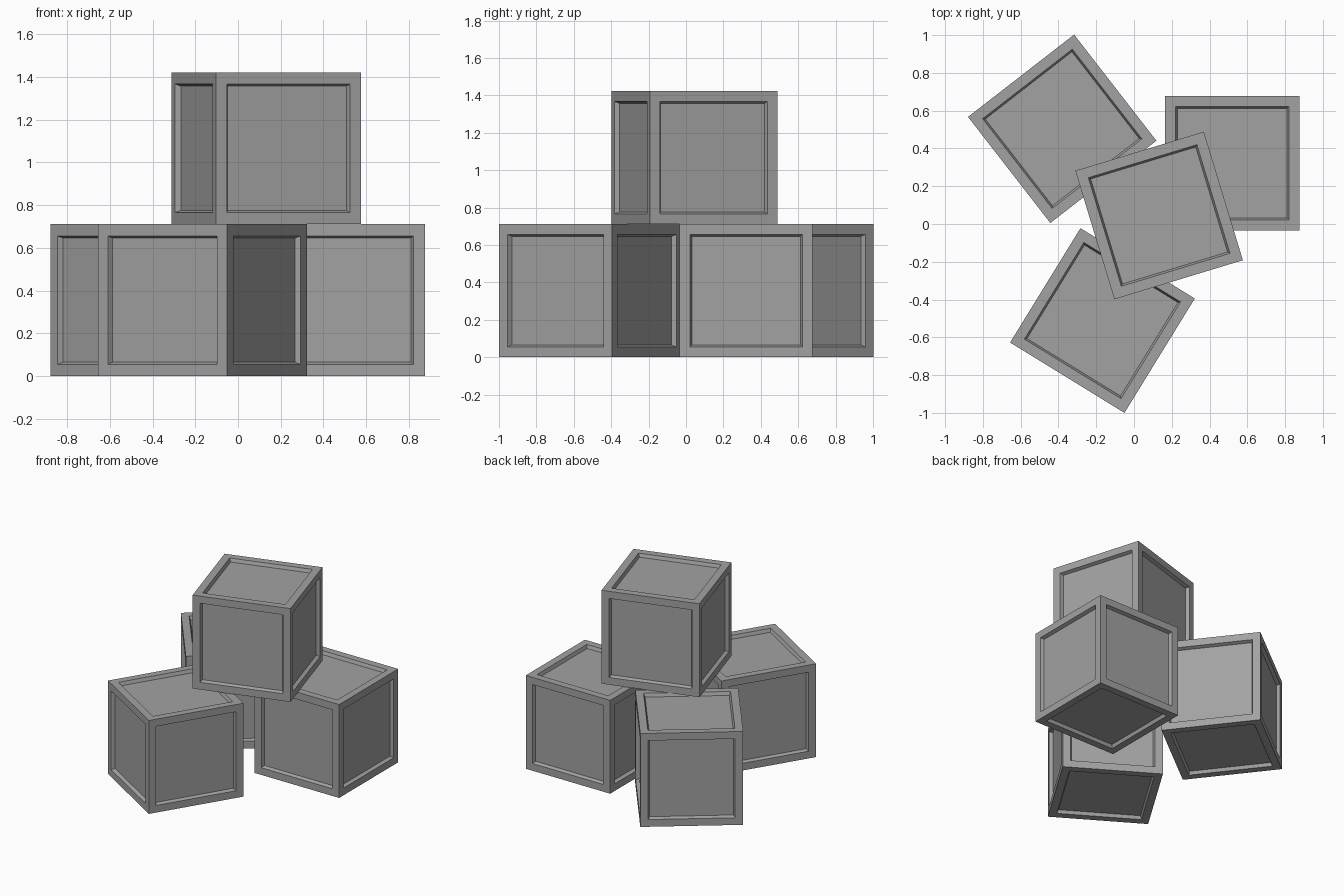
import bpy
import bmesh
from math import radians

default = bpy.data.objects.get("Cube")
if default:
    bpy.data.objects.remove(default, do_unlink=True)

SIZE = 0.711
FRAME = 0.055    # width of the raised border
SLOPE = 0.01     # sideways run of the recess wall
DEPTH = 0.025    # depth of the recessed panel

grey = bpy.data.materials.new("crate_grey")
grey.use_nodes = True
colour = (0.36, 0.36, 0.36, 1)
grey.diffuse_color = colour
grey.node_tree.nodes["Principled BSDF"].inputs["Base Color"].default_value = colour


def crate(name, x, y, level, angle):
    """Cube with a sunken panel on each of its six sides."""
    bm = bmesh.new()
    bmesh.ops.create_cube(bm, size=SIZE)
    sides = bm.faces[:]
    bmesh.ops.inset_individual(bm, faces=sides, thickness=FRAME, use_even_offset=True)
    bmesh.ops.inset_individual(bm, faces=sides, thickness=SLOPE, depth=-DEPTH,
                               use_even_offset=True)
    mesh = bpy.data.meshes.new(name)
    bm.to_mesh(mesh)
    bm.free()
    mesh.materials.append(grey)
    obj = bpy.data.objects.new(name, mesh)
    obj.location = (x, y, SIZE * (level + 0.5))
    obj.rotation_euler.z = radians(angle)
    bpy.context.collection.objects.link(obj)


# Three crates on the ground, one stacked on top
crate("back_left_crate", 0.52, 0.322, 0, 0)
crate("back_right_crate", -0.38, 0.504, 0, 37.8)
crate("front_crate", -0.167, -0.511, 0, -31.6)
crate("top_crate", 0.133, 0.045, 1, 16.9)
